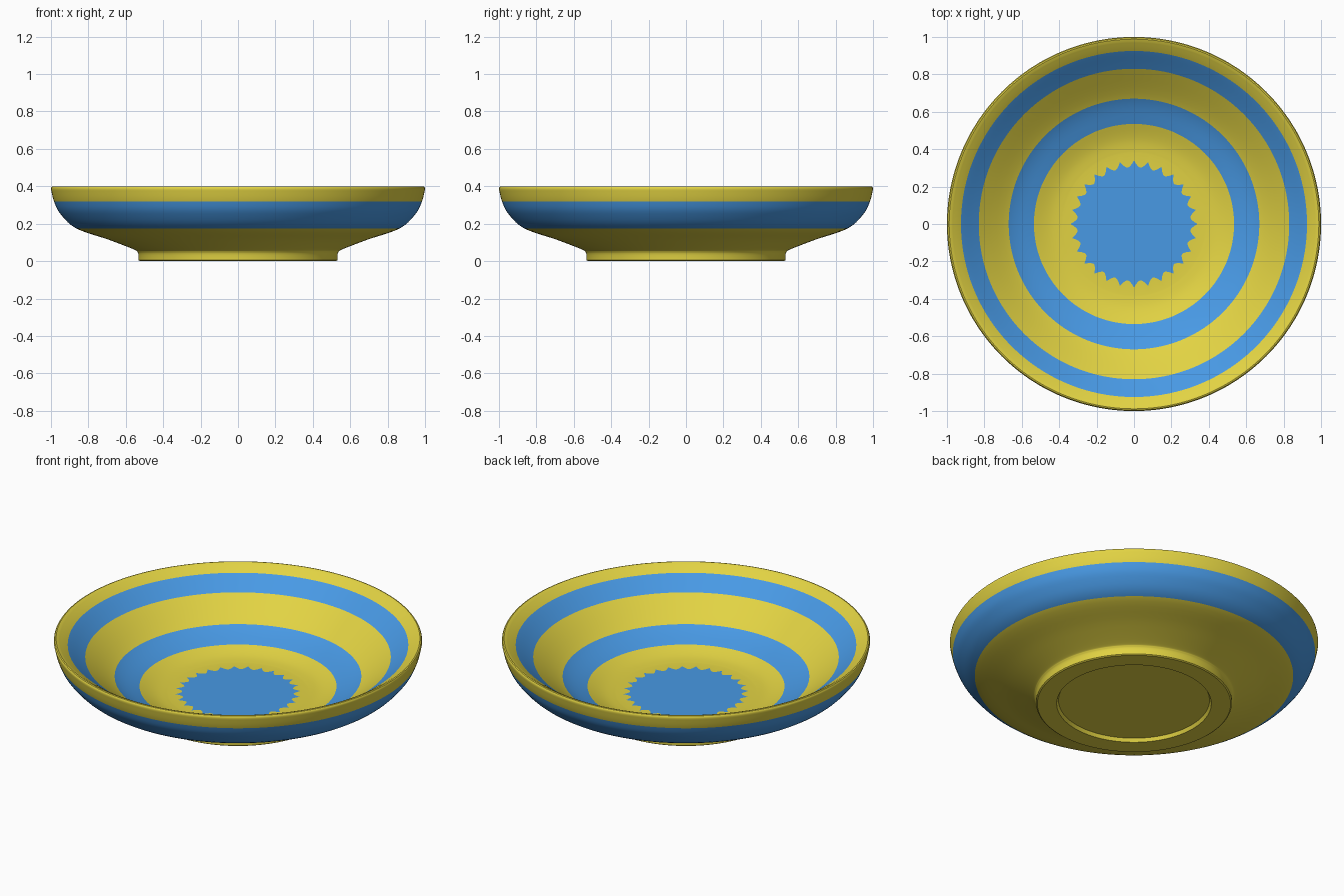
import bpy, bmesh, math

if "Cube" in bpy.data.objects:
    bpy.data.objects.remove(bpy.data.objects["Cube"])

TEETH, STEP = 28, 8
SEG = TEETH * STEP


def material(name, rgb):
    m = bpy.data.materials.new(name)
    m.diffuse_color = (*rgb, 1)
    m.use_nodes = True
    m.node_tree.nodes["Principled BSDF"].inputs["Base Color"].default_value = m.diffuse_color
    return m


yellow = material("yellow glaze", (0.76, 0.65, 0.056))
blue = material("blue glaze", (0.065, 0.32, 0.78))


def smooth_path(pts, n=5):
    """Catmull-Rom curve through the profile points."""
    ext = [pts[0]] + pts + [pts[-1]]
    out = []
    for a, b, c, d in zip(ext, ext[1:], ext[2:], ext[3:]):
        for i in range(n):
            t = i / n
            out.append(tuple(0.5 * (2 * q + (r - p) * t + (2 * p - 5 * q + 4 * r - s) * t * t
                                    + (3 * q - p - 3 * r + s) * t ** 3)
                             for p, q, r, s in zip(a, b, c, d)))
    return out + [pts[-1]]


# Profile: recessed base and foot, outer wall, rounded rim, inner wall
base = [(0.41, 0.02), (0.42, 0.0), (0.525, 0.0), (0.532, 0.005)]
outer = smooth_path([(0.532, 0.035), (0.538, 0.05), (0.56, 0.064), (0.69, 0.114),
                     (0.865, 0.175), (0.95, 0.253), (0.984, 0.32), (1.0, 0.385)])
rim = [(0.999, 0.392), (0.995, 0.398), (0.988, 0.4)]
inner = smooth_path([(0.975, 0.395), (0.925, 0.362), (0.83, 0.289), (0.67, 0.173),
                     (0.535, 0.114), (0.45, 0.085), (0.38, 0.075)])
profile = base + outer + rim + inner
first_inner = len(base) + len(outer) + len(rim)


def is_blue(i):
    """Stripe rule for the band between profile points i and i + 1."""
    r = (profile[i][0] + profile[i + 1][0]) / 2
    z = (profile[i][1] + profile[i + 1][1]) / 2
    if i < first_inner - 1:
        return 0.175 < z < 0.32
    return 0.83 < r < 0.925 or 0.535 < r < 0.67


bm = bmesh.new()


def ring(radius, z):
    vs = []
    for k in range(SEG):
        a = 2 * math.pi * k / SEG
        r = radius(k) if callable(radius) else radius
        vs.append(bm.verts.new((r * math.cos(a), r * math.sin(a), z)))
    return vs


def bridge(a, b, mat):
    for k in range(SEG):
        j = (k + 1) % SEG
        bm.faces.new((a[k], a[j], b[j], b[k])).material_index = mat


def cap(a, z, mat):
    c = bm.verts.new((0, 0, z))
    for k in range(SEG):
        bm.faces.new((a[k], a[(k + 1) % SEG], c)).material_index = mat


rings = [ring(r, z) for r, z in profile]
for i in range(len(rings) - 1):
    bridge(rings[i], rings[i + 1], int(is_blue(i)))
cap(rings[0], 0.02, 0)

# Scalloped blue medallion cut into the flat floor
star = ring(lambda k: 0.303 + 0.037 * abs(2 * (k % STEP) / STEP - 1) ** 1.8, 0.075)
bridge(rings[-1], star, 0)
cap(star, 0.075, 1)

bmesh.ops.recalc_face_normals(bm, faces=bm.faces)
mesh = bpy.data.meshes.new("bowl")
bm.to_mesh(mesh)
bm.free()
mesh.materials.append(yellow)
mesh.materials.append(blue)
bowl = bpy.data.objects.new("bowl", mesh)
bpy.context.collection.objects.link(bowl)
bpy.context.view_layer.objects.active = bowl
bowl.select_set(True)
bpy.ops.object.shade_smooth_by_angle(angle=math.radians(35))
